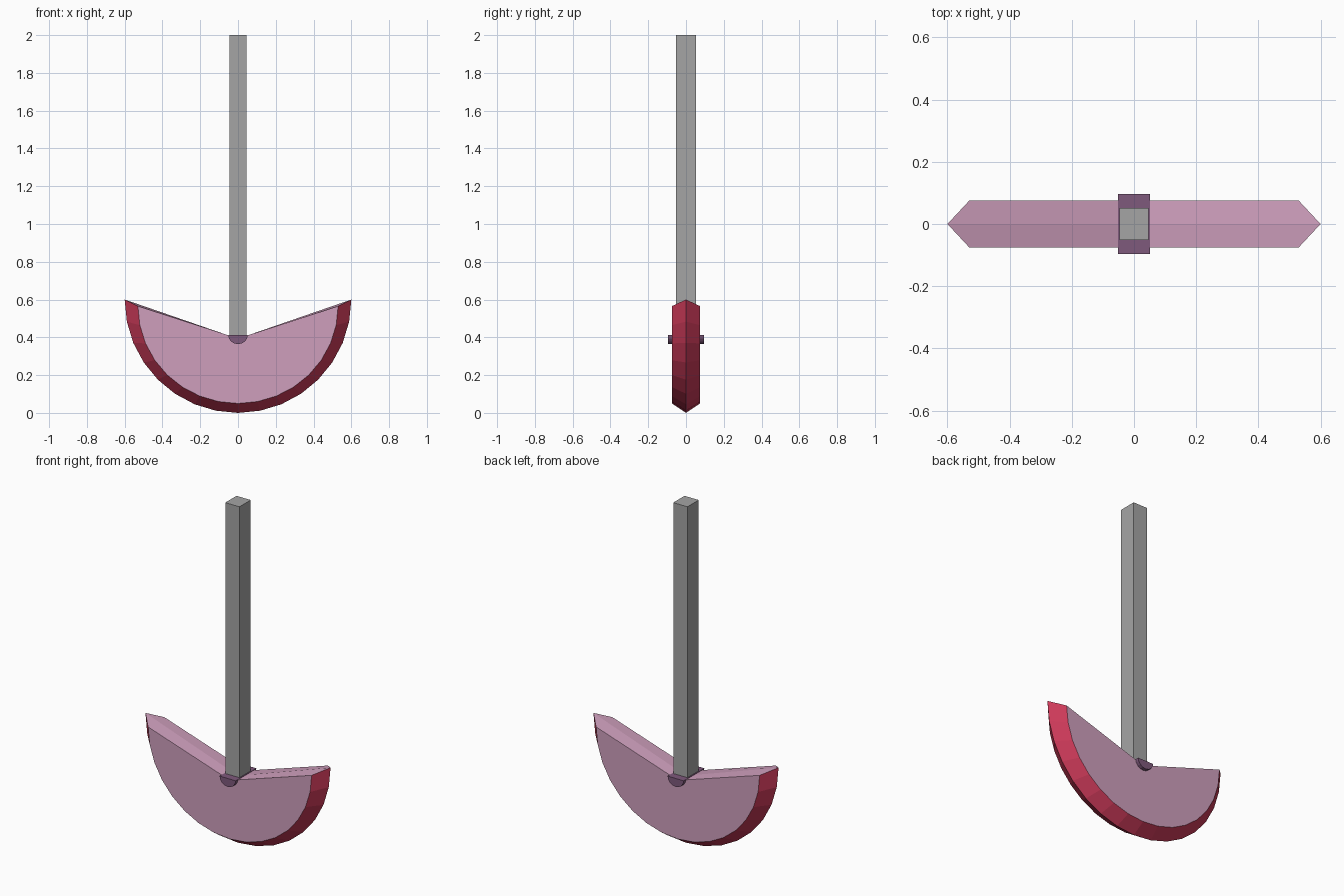
import bpy, bmesh, math

if "Cube" in bpy.data.objects:
    bpy.data.objects.remove(bpy.data.objects["Cube"])


def material(name, rgb):
    m = bpy.data.materials.new(name)
    m.diffuse_color = (*rgb, 1)
    m.use_nodes = True
    m.node_tree.nodes["Principled BSDF"].inputs["Base Color"].default_value = m.diffuse_color
    return m


pink = material("pale pink", (0.62, 0.345, 0.505))
red = material("crimson", (0.60, 0.042, 0.10))
purple = material("dusky purple", (0.21, 0.10, 0.20))
grey = material("grey", (0.376, 0.376, 0.376))


def finish(name, bm, mats):
    bmesh.ops.recalc_face_normals(bm, faces=bm.faces)
    me = bpy.data.meshes.new(name)
    bm.to_mesh(me)
    bm.free()
    for m in mats:
        me.materials.append(m)
    ob = bpy.data.objects.new(name, me)
    bpy.context.collection.objects.link(ob)
    return ob


# handle: square post
bm = bmesh.new()
bmesh.ops.create_cube(bm, size=1)
for v in bm.verts:
    v.co = (v.co.x * 0.092, v.co.y * 0.104, 1.205 + v.co.z * 1.59)
finish("handle", bm, [grey])

# blade: half disc, bevelled to a sharp edge at y = 0
SEG = 16
bm = bmesh.new()


def outline(y, rx, rz, top):
    """Half-ellipse arc from left tip to right tip, then the two hub corners."""
    pts = []
    for i in range(SEG + 1):
        a = math.pi * i / SEG
        pts.append((-rx * math.cos(a), y, top - rz * math.sin(a)))
    pts += [(0.05, y, 0.41), (-0.05, y, 0.41)]
    return [bm.verts.new(p) for p in pts]


front = outline(-0.075, 0.53, 0.515, 0.565)
edge = outline(0, 0.6, 0.6, 0.6)
back = outline(0.075, 0.53, 0.515, 0.565)
bm.faces.new(front)
bm.faces.new(back)
n = len(front)
for side in (front, back):
    for i in range(n):
        j = (i + 1) % n
        f = bm.faces.new((side[i], side[j], edge[j], edge[i]))
        f.material_index = 1 if i < SEG else 0  # cutting bevel is red
finish("blade", bm, [pink, red])

# pin: half cylinder through the hub, flat side up
bm = bmesh.new()
rings = []
for y in (-0.096, 0.096):
    rings.append([bm.verts.new((-0.052 * math.cos(math.pi * i / 8), y,
                                0.413 - 0.049 * math.sin(math.pi * i / 8)))
                  for i in range(9)])
    bm.faces.new(rings[-1])
for i in range(9):
    j = (i + 1) % 9
    bm.faces.new((rings[0][i], rings[0][j], rings[1][j], rings[1][i]))
finish("hub_pin", bm, [purple])
